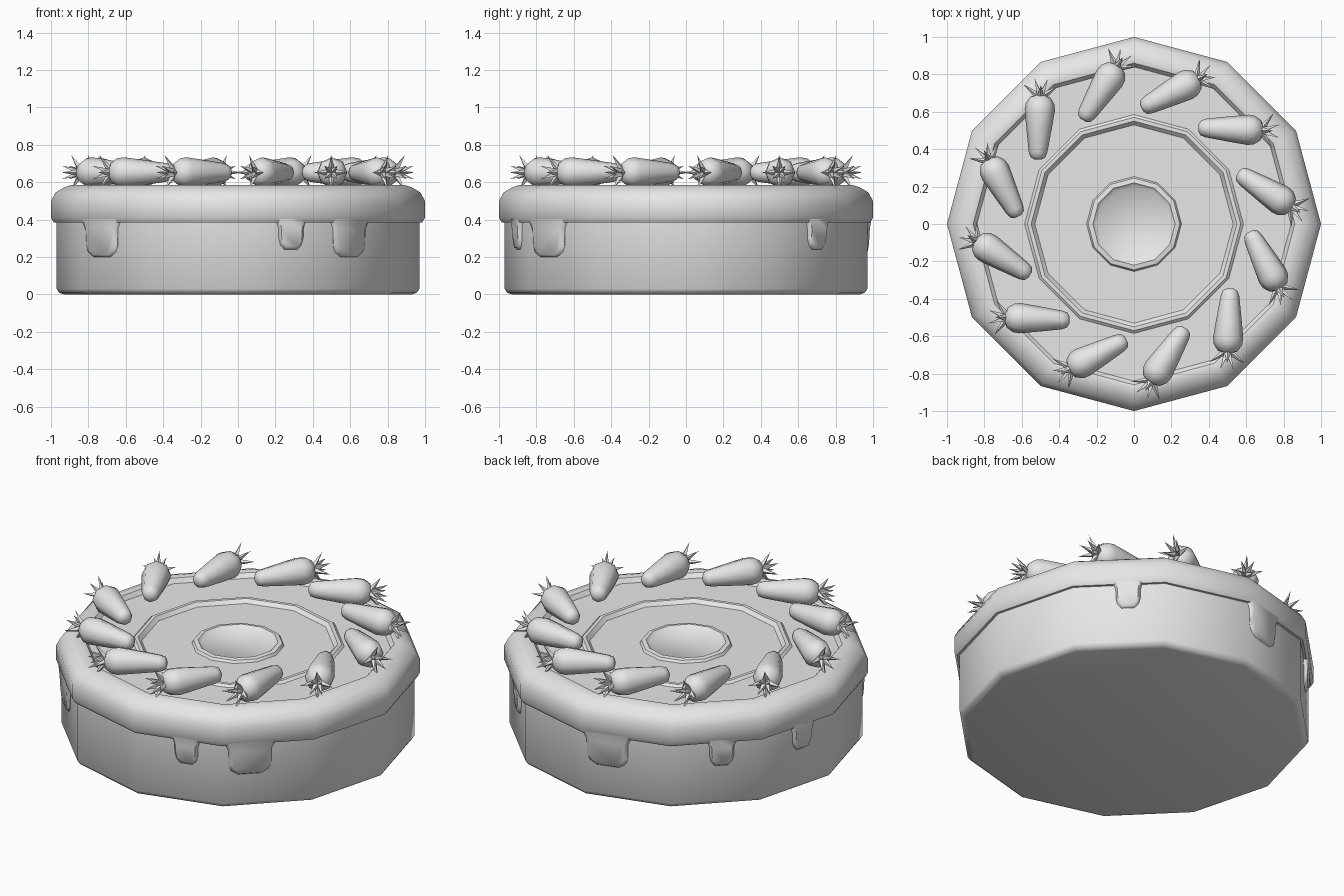
import bpy, bmesh
from math import radians, cos, sin, pi
from mathutils import Matrix, Vector

cube = bpy.data.objects.get("Cube")
if cube:
    bpy.data.objects.remove(cube)

grey = bpy.data.materials.new("plain_grey")
grey.use_nodes = True
grey.diffuse_color = (0.8, 0.8, 0.8, 1)
grey.node_tree.nodes["Principled BSDF"].inputs["Base Color"].default_value = (0.8, 0.8, 0.8, 1)


def add_object(name, mesh, matrix=None):
    obj = bpy.data.objects.new(name, mesh)
    bpy.context.collection.objects.link(obj)
    if matrix:
        obj.matrix_world = matrix
    return obj


def finish(name, bm, smooth_angle=None):
    bmesh.ops.recalc_face_normals(bm, faces=bm.faces)
    mesh = bpy.data.meshes.new(name)
    bm.to_mesh(mesh)
    bm.free()
    mesh.materials.append(grey)
    obj = add_object(name, mesh)
    if smooth_angle:
        bpy.ops.object.select_all(action='DESELECT')
        obj.select_set(True)
        bpy.context.view_layer.objects.active = obj
        bpy.ops.object.shade_smooth_by_angle(angle=radians(smooth_angle))
    return obj


def lathe(name, profile, sides, smooth_angle):
    """Turn (radius, height) points round the z axis and cap both ends."""
    bm = bmesh.new()
    rings = [[bm.verts.new((r * cos(2 * pi * i / sides), r * sin(2 * pi * i / sides), z))
              for i in range(sides)] for r, z in profile]
    for low, high in zip(rings, rings[1:]):
        for i in range(sides):
            j = (i + 1) % sides
            bm.faces.new((low[i], low[j], high[j], high[i]))
    bm.faces.new(rings[0])
    bm.faces.new(rings[-1])
    return finish(name, bm, smooth_angle)


# Sponge body with a bevelled foot
lathe("cake_base", [(0.93, 0), (0.955, 0.008), (0.97, 0.03), (0.97, 0.42)], 12, 40)

# Icing: rounded rim, shallow dished top and a raised ring
lathe("icing", [(0.94, 0.385), (0.985, 0.385), (1, 0.41), (1, 0.5), (0.975, 0.545),
                (0.93, 0.572), (0.89, 0.586), (0.86, 0.58), (0.84, 0.555),
                (0.585, 0.553), (0.57, 0.566), (0.55, 0.566), (0.53, 0.545)], 12, 40)

# Small raised ring in the middle
lathe("centre_ring", [(0.255, 0.543), (0.245, 0.56), (0.22, 0.564), (0.2, 0.546)], 12, 45)


# Icing drips lying on the flat sides
def drip(name, angle, width, bottom):
    facet = (angle // 30) * 30 + 15
    outline = [(0.68, 0.44), (0.58, 0.39), (0.5, 0.35), (0.5, bottom + 0.06),
               (0.43, bottom + 0.025), (0.27, bottom)]
    points = [(u * width, z) for u, z in outline]
    points += [(-u, z) for u, z in reversed(points)]
    shift = 0.95 * sin(radians(angle - facet))
    bm = bmesh.new()
    layers = []
    # back outline, side outline, narrower front
    for depth, shrink in ((0.93, 1), (0.948, 1), (0.964, 0.84)):
        layer = []
        for u, z in points:
            taper = 0.012 * (0.44 - z) / 0.24 if depth > 0.94 else 0
            front_z = z + (0.012 if shrink < 1 and z < 0.35 else 0)
            layer.append(bm.verts.new((depth - taper, u * shrink + shift, front_z)))
        layers.append(layer)
    for a, b in zip(layers, layers[1:]):
        for i in range(len(a)):
            j = (i + 1) % len(a)
            bm.faces.new((a[i], a[j], b[j], b[i]))
    bm.faces.new(layers[0])
    bm.faces.new(layers[-1])
    obj = finish(name, bm, 50)
    obj.matrix_world = Matrix.Rotation(radians(facet), 4, 'Z')


for n, angle in enumerate((219.5, 309, 98)):
    drip(f"large_drip_{n + 1}", angle, 0.24, 0.2)
for n, angle in enumerate((287.5, 48, 137, 167.5)):
    drip(f"small_drip_{n + 1}", angle, 0.135, 0.24)

# First carrot, pointing along z with its thin end at the origin
carrot = lathe("carrot_1", [(0.018, 0), (0.04, 0.012), (0.05, 0.04), (0.07, 0.18),
                            (0.081, 0.265), (0.076, 0.3), (0.052, 0.335), (0.02, 0.345)], 8, 60)

# Spiky leaves: alternate wide and upright spikes
bm = bmesh.new()
for i in range(8):
    tilt = radians(54 if i % 2 == 0 else 26)
    length = 0.115
    spin = Matrix.Rotation(i * pi / 4, 4, 'Z') @ Matrix.Rotation(tilt, 4, 'Y')
    place = Matrix.Translation((0, 0, 0.33)) @ spin @ Matrix.Translation((0, 0, length / 2))
    bmesh.ops.create_cone(bm, cap_ends=True, segments=4, radius1=0.022, radius2=0,
                          depth=length, matrix=place)
leaves = finish("carrot_leaves_1", bm)

# Ring of twelve carrots
aim = Vector((0.015, 0.345, 0)).to_track_quat('Z', 'Y').to_matrix().to_4x4()
first = Matrix.Translation((-0.515, 0.345, 0.652)) @ aim
for i in range(12):
    matrix = Matrix.Rotation(radians(30 * i), 4, 'Z') @ first
    for part, label in ((carrot, "carrot"), (leaves, "carrot_leaves")):
        if i == 0:
            part.matrix_world = matrix
        else:
            add_object(f"{label}_{i + 1}", part.data, matrix)
